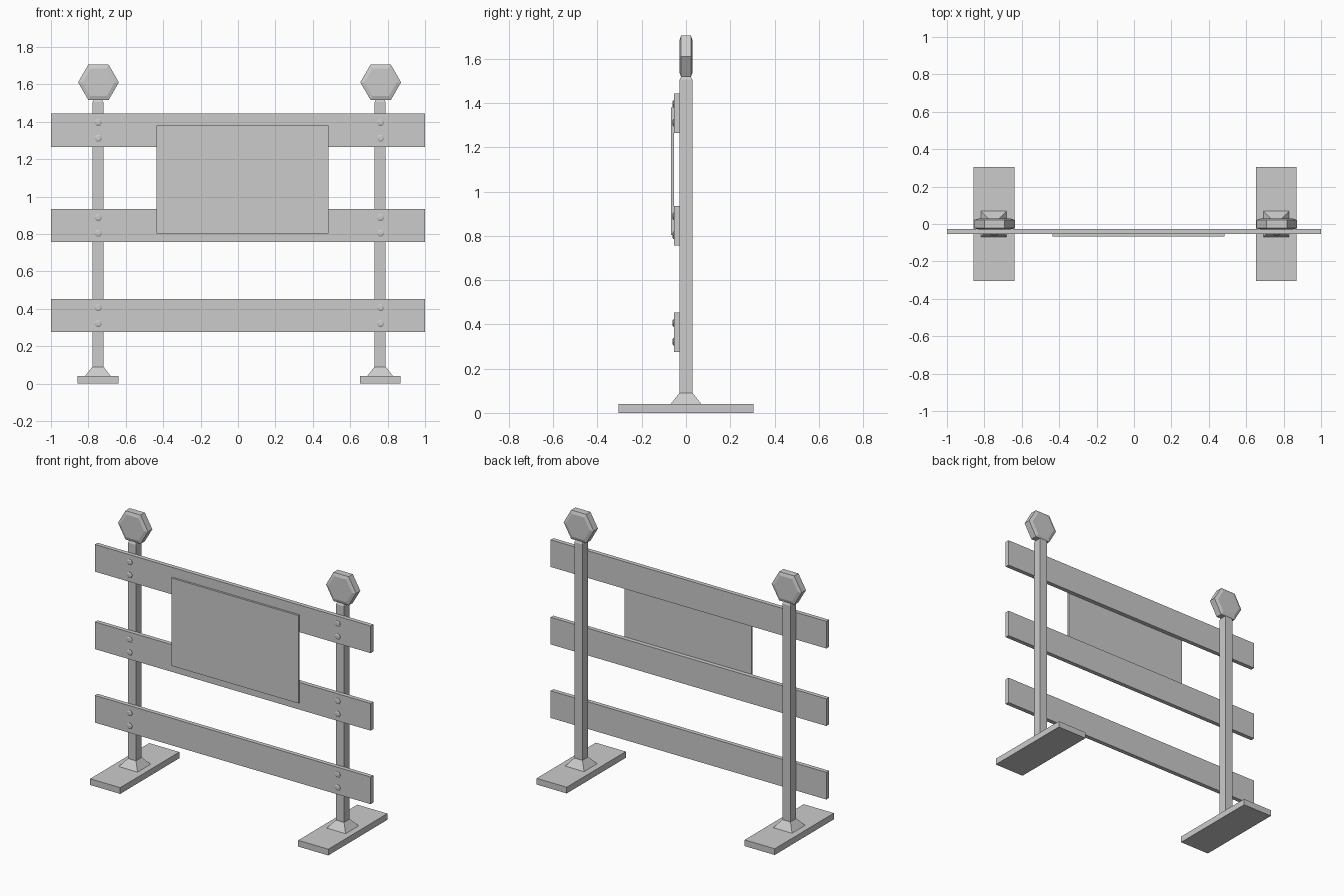
import bpy, bmesh
from math import cos, sin, pi

if "Cube" in bpy.data.objects:
    bpy.data.objects.remove(bpy.data.objects["Cube"])


def loft(name, rings):
    """Closed solid skinned through a list of rings with equal point counts."""
    bm = bmesh.new()
    loops = [[bm.verts.new(p) for p in ring] for ring in rings]
    n = len(loops[0])
    for a, b in zip(loops, loops[1:]):
        for i in range(n):
            j = (i + 1) % n
            bm.faces.new((a[i], a[j], b[j], b[i]))
    bm.faces.new(loops[0])
    bm.faces.new(loops[-1])
    bmesh.ops.recalc_face_normals(bm, faces=bm.faces)
    mesh = bpy.data.meshes.new(name)
    bm.to_mesh(mesh)
    bm.free()
    obj = bpy.data.objects.new(name, mesh)
    bpy.context.collection.objects.link(obj)
    return obj


def rect(x, hx, hy, z, y=0.0):
    return [(x - hx, y - hy, z), (x + hx, y - hy, z),
            (x + hx, y + hy, z), (x - hx, y + hy, z)]


def hexagon(x, y, z, r):
    return [(x + r * cos(i * pi / 3), y, z + r * sin(i * pi / 3)) for i in range(6)]


def board(name, x0, x1, y0, y1, z0, z1):
    x, hx, y, hy = (x0 + x1) / 2, (x1 - x0) / 2, (y0 + y1) / 2, (y1 - y0) / 2
    return loft(name, [rect(x, hx, hy, z0, y), rect(x, hx, hy, z1, y)])


planks = {"bottom": 0.364, "middle": 0.846, "top": 1.354}

# Horizontal planks
for level, z in planks.items():
    board(level + "_plank", -1, 1, -0.054, -0.026, z - 0.089, z + 0.089)

# Sign panel
board("sign_panel", -0.437, 0.485, -0.067, -0.054, 0.803, 1.379)

for side, x in (("left", -0.749), ("right", 0.76)):
    # Flat foot with tapered socket
    board(side + "_foot", x - 0.109, x + 0.109, -0.306, 0.306, 0, 0.041)
    loft(side + "_socket", [rect(x, 0.069, 0.069, 0.04), rect(x, 0.03, 0.03, 0.09)])

    # Square post with chamfered top
    loft(side + "_post", [rect(x, 0.029, 0.029, 0.088), rect(x, 0.029, 0.029, 1.506),
                          rect(x, 0.022, 0.022, 1.52)])

    # Hexagonal warning lamp with bevelled rims
    lx, lz = x + 0.003, 1.611
    loft(side + "_lamp", [hexagon(lx, -0.029, lz, 0.086), hexagon(lx, -0.022, lz, 0.109),
                          hexagon(lx, 0.022, lz, 0.109), hexagon(lx, 0.029, lz, 0.086)])

    # Pairs of hexagonal bolts on each plank
    for level, z in planks.items():
        for row, dz in (("lower", -0.043), ("upper", 0.042)):
            loft(f"{side}_{level}_{row}_bolt",
                 [hexagon(x + 0.002, -0.05, z + dz, 0.02),
                  hexagon(x + 0.002, -0.057, z + dz, 0.02),
                  hexagon(x + 0.002, -0.061, z + dz, 0.013)])
